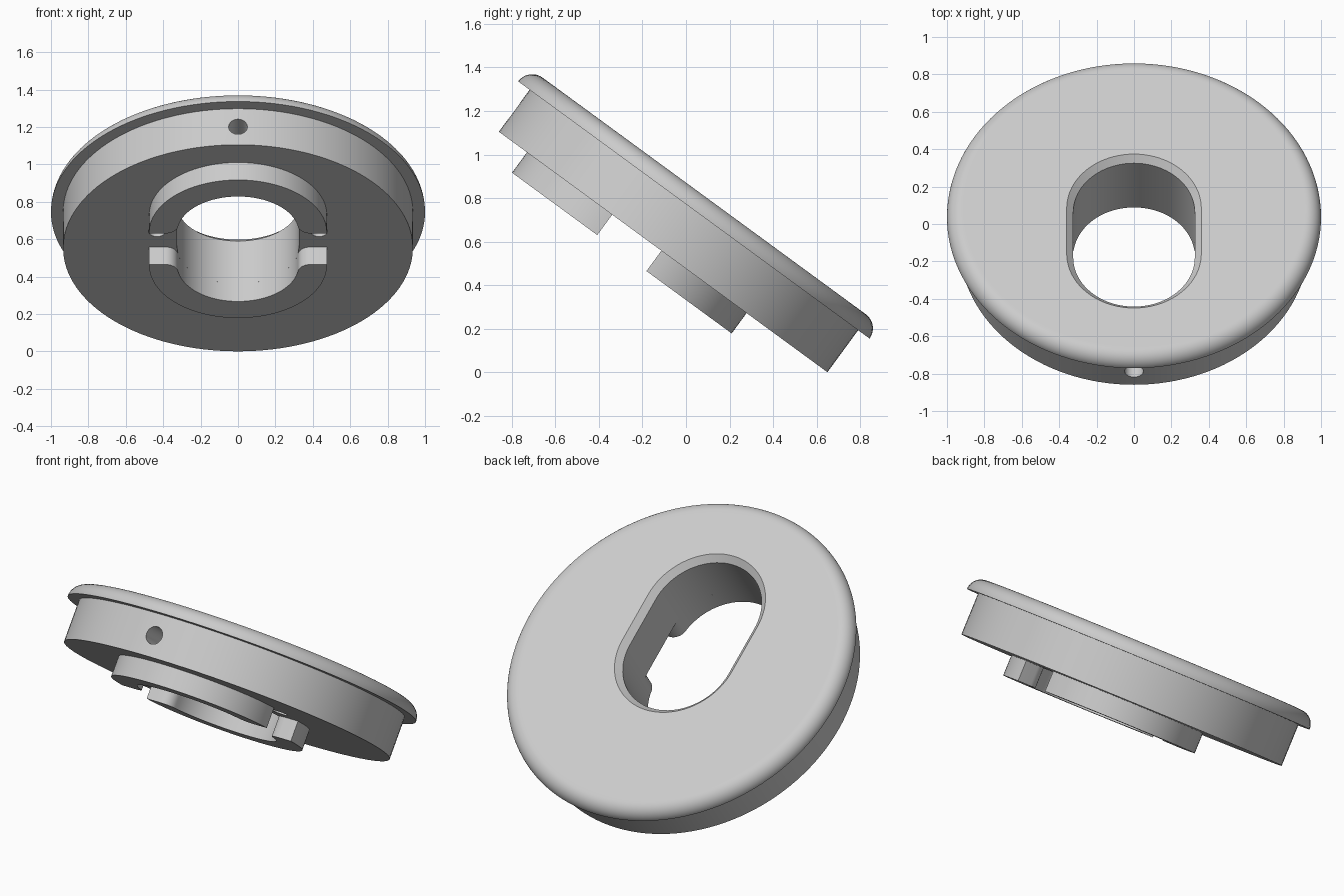
import bpy
import bmesh
from math import sin, cos, pi, radians, atan2, sqrt
from mathutils import Matrix, Vector

if "Cube" in bpy.data.objects:
    bpy.data.objects.remove(bpy.data.objects["Cube"], do_unlink=True)

# Main dimensions, measured along and across the tilted disc
BODY_R, BODY_H = 0.935, 0.239
LIP_R, LIP_ROUND = 1.0, 0.08
TOP = BODY_H + LIP_ROUND
SLOT_R, COLLAR_R, COLLAR_H = 0.325, 0.475, 0.116
HALF, MID = 0.15, -0.15      # half the straight run of the slot, and its centre
GAP, FILLET = 0.14, 0.07     # half the gap between collar halves, inner corner radius
CHAMFER = 0.035
TILT = Matrix.Translation((0, -0.105, 0.5525)) @ Matrix.Rotation(radians(-36.2), 4, 'X')

grey = bpy.data.materials.new("light_grey")
grey.use_nodes = True
grey.diffuse_color = (0.6, 0.6, 0.6, 1)
grey.node_tree.nodes["Principled BSDF"].inputs["Base Color"].default_value = (0.6, 0.6, 0.6, 1)


def arc(cx, cy, r, start, end, steps):
    angles = [start + (end - start) * i / steps for i in range(steps + 1)]
    return [(cx + r * cos(a), cy + r * sin(a)) for a in angles]


def circle(r, n=128):
    return arc(0, 0, r, 0, 2 * pi, n)[:-1]


def stadium(r):
    return arc(0, MID + HALF, r, 0, pi, 40) + arc(0, MID - HALF, r, pi, 2 * pi, 40)


def loft(name, layers, matrix=TILT):
    """Skin a stack of (outline, height) layers and cap both ends."""
    bm = bmesh.new()
    rings = [[bm.verts.new((x, y, z)) for x, y in outline] for outline, z in layers]
    for a, b in zip(rings, rings[1:]):
        for i in range(len(a)):
            j = (i + 1) % len(a)
            bm.faces.new((a[i], a[j], b[j], b[i]))
    bm.faces.new(rings[0])
    bm.faces.new(rings[-1])
    bmesh.ops.recalc_face_normals(bm, faces=bm.faces)
    mesh = bpy.data.meshes.new(name)
    bm.to_mesh(mesh)
    bm.free()
    mesh.materials.append(grey)
    obj = bpy.data.objects.new(name, mesh)
    obj.matrix_world = matrix
    bpy.context.collection.objects.link(obj)
    return obj


def activate(obj):
    bpy.ops.object.select_all(action='DESELECT')
    obj.select_set(True)
    bpy.context.view_layer.objects.active = obj


def cut(target, cutter):
    cutter.hide_render = True
    mod = target.modifiers.new("cut", 'BOOLEAN')
    mod.operation, mod.solver, mod.object = 'DIFFERENCE', 'EXACT', cutter
    activate(target)
    bpy.ops.object.modifier_apply(modifier=mod.name)
    bpy.data.objects.remove(cutter, do_unlink=True)


def smooth(obj):
    activate(obj)
    bpy.ops.object.shade_smooth_by_angle(angle=radians(30))


# Disc with an overhanging lip rounded over into the top
layers = [(circle(BODY_R), 0), (circle(BODY_R), BODY_H)]
layers += [(circle(r), z) for r, z in arc(LIP_R - LIP_ROUND, BODY_H, LIP_ROUND, 0, pi / 2, 12)]
layers.append((circle(LIP_R - LIP_ROUND - 0.01), TOP))
disc = loft("flanged_disc", layers)

# Long slot with a chamfered upper rim
cut(disc, loft("slot_cutter", [
    (stadium(SLOT_R), -0.1), (stadium(SLOT_R), TOP - CHAMFER),
    (stadium(SLOT_R + 2 * CHAMFER), TOP + CHAMFER)]))

# Blind hole in the raised side of the rim
side = TILT @ Matrix.Translation((0, -BODY_R, BODY_H / 2)) @ Matrix.Rotation(pi / 2, 4, 'X')
cut(disc, loft("side_hole_cutter", [(circle(0.05, 32), -0.2), (circle(0.05, 32), 0.1)], side))

# Blind screw holes under the disc, in the gaps of the collar
for sign in (-1, 1):
    spot = TILT @ Matrix.Translation((sign * 0.433, MID, 0))
    cut(disc, loft("screw_hole_cutter", [(circle(0.046, 32), -0.05), (circle(0.046, 32), 0.15)], spot))
smooth(disc)

# Collar half outline: outer arc, gap walls, rounded inner corners, inner arc
cy = GAP + FILLET
cx = sqrt((SLOT_R + FILLET) ** 2 - (cy - HALF) ** 2)
lean = atan2(cy - HALF, cx)
corner = arc(cx, cy, FILLET, pi + lean, 1.5 * pi, 10)
outline = [(COLLAR_R, GAP)] + arc(0, HALF, COLLAR_R, 0, pi, 48) + [(-COLLAR_R, GAP)]
outline += [(-x, y) for x, y in reversed(corner)]
outline += arc(0, HALF, SLOT_R, pi - lean, lean, 40)[1:-1] + corner

for name, turn in (("collar_rear", 0), ("collar_front", pi)):
    place = TILT @ Matrix.Translation((0, MID, 0)) @ Matrix.Rotation(turn, 4, 'Z')
    smooth(loft(name, [(outline, -COLLAR_H), (outline, 0)], place))
